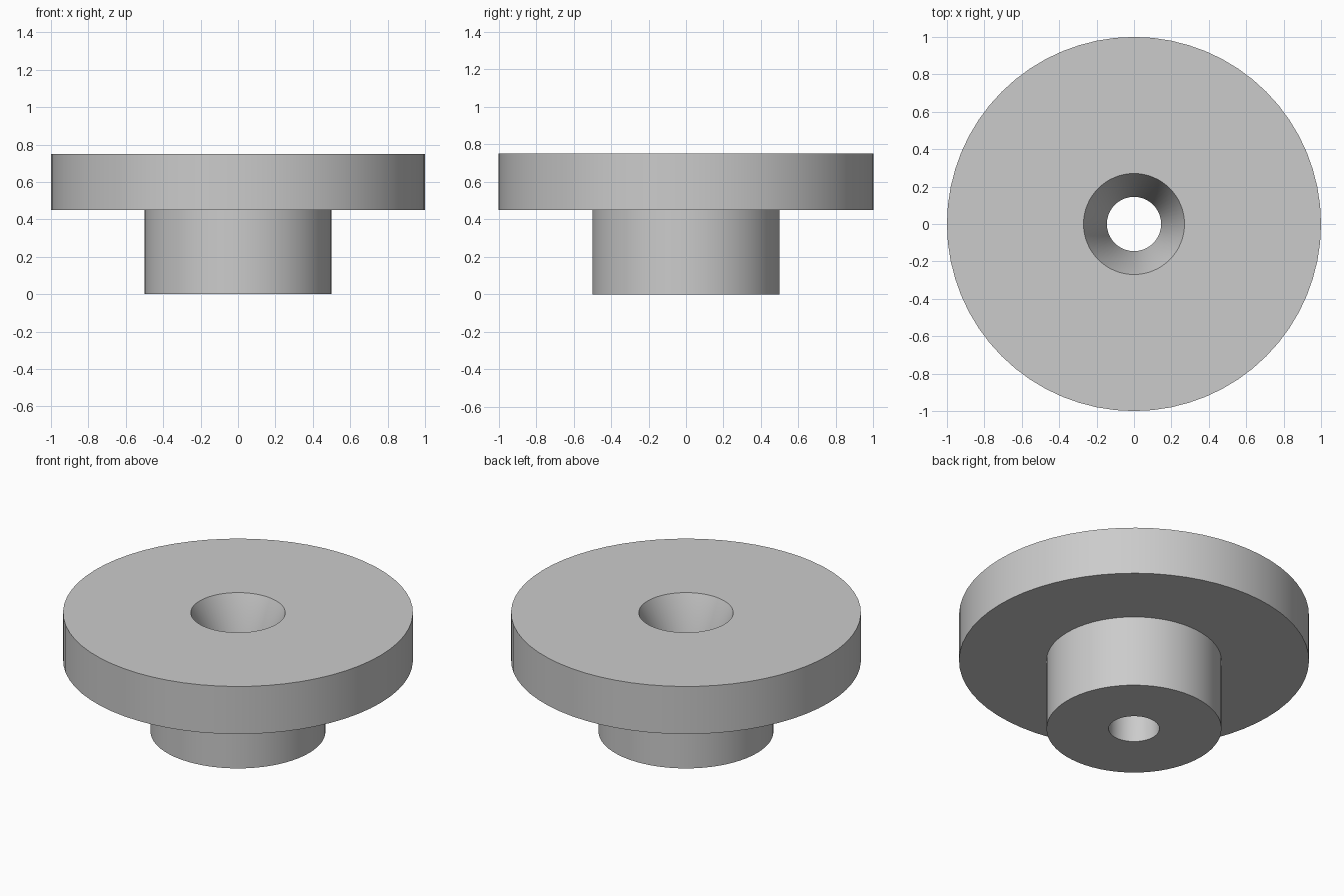
import bpy
import bmesh
import math

SEGMENTS = 64

cube = bpy.data.objects.get("Cube")
if cube:
    bpy.data.objects.remove(cube, do_unlink=True)

# Single plain grey
grey = bpy.data.materials.new("light_grey")
grey.use_nodes = True
colour = (0.6, 0.6, 0.6, 1)
grey.diffuse_color = colour
grey.node_tree.nodes["Principled BSDF"].inputs["Base Color"].default_value = colour


def lathe(name, profile):
    """Revolve a closed (radius, height) profile about the z axis."""
    bm = bmesh.new()
    verts = [bm.verts.new((r, 0, z)) for r, z in profile]
    edges = [bm.edges.new((v, verts[(i + 1) % len(verts)]))
             for i, v in enumerate(verts)]
    bmesh.ops.spin(bm, geom=verts + edges, cent=(0, 0, 0), axis=(0, 0, 1),
                   angle=math.tau, steps=SEGMENTS, use_merge=True)
    bmesh.ops.remove_doubles(bm, verts=bm.verts, dist=0.0001)
    bmesh.ops.recalc_face_normals(bm, faces=bm.faces)
    mesh = bpy.data.meshes.new(name)
    bm.to_mesh(mesh)
    bm.free()
    mesh.materials.append(grey)
    obj = bpy.data.objects.new(name, mesh)
    bpy.context.collection.objects.link(obj)
    bpy.ops.object.select_all(action='DESELECT')
    obj.select_set(True)
    bpy.context.view_layer.objects.active = obj
    bpy.ops.object.shade_smooth_by_angle(angle=math.radians(30))
    return obj


# Hub, wide flange and tapered through hole in one turned piece
lathe("flanged_bushing", [
    (0.145, 0), (0.5, 0),          # hub base
    (0.5, 0.45), (1, 0.45),        # hub wall and flange underside
    (1, 0.75), (0.27, 0.75),       # flange rim and top
    (0.145, 0.45),                 # taper down to the straight bore
])
